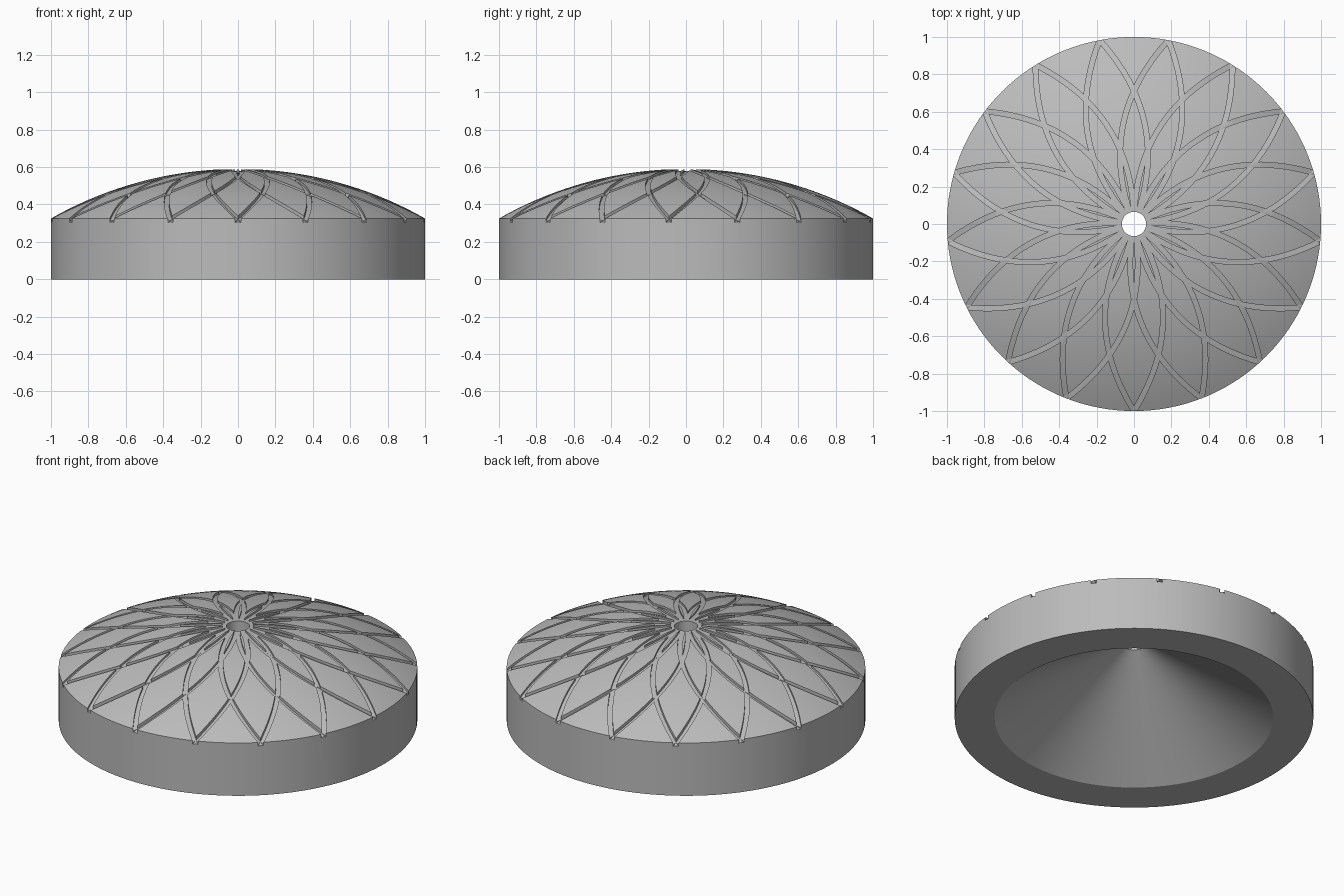
import bpy, bmesh, math
from mathutils import Vector, Matrix

old = bpy.data.objects.get("Cube")
if old:
    bpy.data.objects.remove(old, do_unlink=True)

PETALS = 17
SEGMENTS = PETALS * 8
HOLE, RIM_Z, TOP_Z, BALL = 0.065, 0.325, 0.59, 2.02
BULGE, WIDTH = 0.155, 0.026


def dome_z(r):
    return TOP_Z - BALL + math.sqrt(BALL * BALL - r * r)


def add_object(name, bm):
    bmesh.ops.recalc_face_normals(bm, faces=bm.faces)
    mesh = bpy.data.meshes.new(name)
    bm.to_mesh(mesh)
    bm.free()
    obj = bpy.data.objects.new(name, mesh)
    bpy.context.collection.objects.link(obj)
    return obj


def bridge(bm, loops, closed):
    """Join rings of vertices with quads, either end to end or with caps."""
    n = len(loops[0])
    pairs = list(zip(loops, loops[1:] + loops[:1])) if closed else list(zip(loops, loops[1:]))
    for a, b in pairs:
        for i in range(n):
            j = (i + 1) % n
            bm.faces.new((a[i], a[j], b[j], b[i]))
    if not closed:
        bm.faces.new(loops[0])
        bm.faces.new(loops[-1])


grey = bpy.data.materials.new("plain grey")
grey.use_nodes = True
colour = (0.5, 0.5, 0.5, 1)
grey.diffuse_color = colour
grey.node_tree.nodes["Principled BSDF"].inputs["Base Color"].default_value = colour

# Domed body: hollow cone below, small hole through the middle
profile = [(HOLE, 0.475), (0.777, 0), (1, 0), (1, RIM_Z)]
RINGS = 24
for i in range(1, RINGS + 1):
    r = 1 + (HOLE - 1) * i / RINGS
    profile.append((r, dome_z(r)))
bm = bmesh.new()
rings = []
for r, z in profile:
    angles = [math.tau * i / SEGMENTS for i in range(SEGMENTS)]
    rings.append([bm.verts.new((r * math.cos(a), r * math.sin(a), z)) for a in angles])
bridge(bm, rings, True)
body = add_object("domed_disc", bm)
body.data.materials.append(grey)


# Curved cutter from the rim to the centre, bowed to one side
def groove_cutter(side, turn):
    bm = bmesh.new()
    spin = Matrix.Rotation(turn, 4, "Z")
    loops = []
    steps = 28
    for i in range(steps + 1):
        t = 1.03 - 1.0 * i / steps
        centre = Vector((side * BULGE * 4 * t * (1 - t), -t, 0))
        slope = side * BULGE * 4 * (1 - 2 * t)
        across = Vector((1, slope, 0)).normalized() * WIDTH / 2
        floor = dome_z(centre.length) - (0.010 + 0.008 * t)
        loop = []
        for sign, z in ((-1, floor), (1, floor), (1, floor + 0.06), (-1, floor + 0.06)):
            p = centre + sign * across
            loop.append(bm.verts.new(spin @ Vector((p.x, p.y, z))))
        loops.append(loop)
    bridge(bm, loops, False)
    cutter = add_object("groove_cutter", bm)
    cutter.hide_render = True
    return cutter


# Crossing petal grooves
cutters = []
for k in range(PETALS):
    for side in (-1, 1):
        cutter = groove_cutter(side, math.tau * k / PETALS)
        cut = body.modifiers.new("groove", "BOOLEAN")
        cut.operation = "DIFFERENCE"
        cut.solver = "MANIFOLD"
        cut.object = cutter
        cutters.append(cutter)

# Keep the carved result and drop the cutters
graph = bpy.context.evaluated_depsgraph_get()
carved = bpy.data.meshes.new_from_object(body.evaluated_get(graph))
body.modifiers.clear()
body.data = carved
for cutter in cutters:
    bpy.data.objects.remove(cutter, do_unlink=True)

bpy.ops.object.select_all(action="DESELECT")
body.select_set(True)
bpy.context.view_layer.objects.active = body
bpy.ops.object.shade_smooth_by_angle(angle=math.radians(25))
